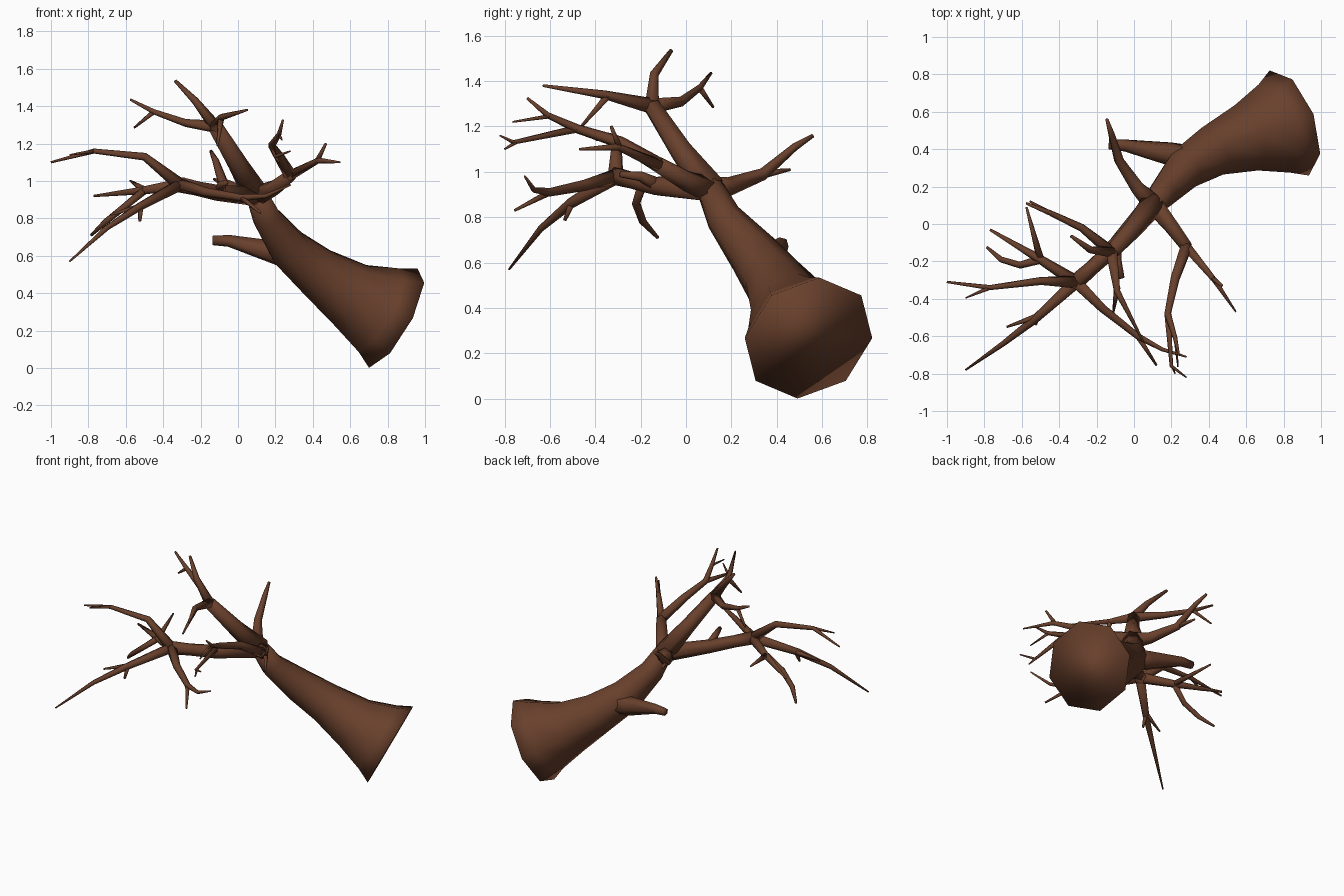
import bpy, bmesh, math
from mathutils import Vector

bark = bpy.data.materials.new("bark")
bark.diffuse_color = (0.14, 0.051, 0.025, 1)


def tube(name, pts, radii, sides=6, ref=(0.35, -0.93, 0.1), start_dir=None):
    """Tapered limb through pts; radii are given per point or as (start, end)."""
    pts = [Vector(p) for p in pts]
    n = len(pts)
    if len(radii) != n:
        a, b = radii
        radii = [a + (b - a) * i / (n - 1) for i in range(n)]
    bm = bmesh.new()
    rings, u = [], Vector(ref)
    for i, p in enumerate(pts):
        t = (pts[min(i + 1, n - 1)] - p).normalized() + (p - pts[max(i - 1, 0)]).normalized()
        if i == 0 and start_dir:
            t = Vector(start_dir)
        t.normalize()
        u = u - t * u.dot(t)
        if u.length < 0.1:
            u = t.orthogonal()
        u.normalize()
        v = t.cross(u)
        ring = []
        for k in range(sides):
            a = 2 * math.pi * k / sides
            ring.append(bm.verts.new(p + (u * math.cos(a) + v * math.sin(a)) * radii[i]))
        rings.append(ring)
    for a, b in zip(rings, rings[1:]):
        for k in range(sides):
            j = (k + 1) % sides
            bm.faces.new((a[k], a[j], b[j], b[k]))
    bm.faces.new(rings[0][::-1])
    bm.faces.new(rings[-1])
    bmesh.ops.recalc_face_normals(bm, faces=bm.faces)
    me = bpy.data.meshes.new(name)
    bm.to_mesh(me)
    bm.free()
    me.materials.append(bark)
    ob = bpy.data.objects.new(name, me)
    bpy.context.collection.objects.link(ob)
    bpy.context.view_layer.objects.active = ob
    ob.select_set(True)
    bpy.ops.object.shade_smooth_by_angle(angle=math.radians(130))
    ob.select_set(False)


# Shared fork points
fork = (0.10, 0.11, 0.92)
up = (-0.12, -0.15, 1.29)
side = (0.28, -0.12, 1.03)
side_end = (0.18, -0.48, 1.19)
left = (-0.31, -0.31, 0.98)
left_back = (-0.50, -0.19, 0.95)
rear = (-0.08, 0.34, 0.99)

# Leaning trunk with a flared octagonal foot
tube("trunk", [(0.83, 0.54, 0.267), (0.75, 0.51, 0.31), (0.60, 0.46, 0.39), (0.42, 0.39, 0.515),
               (0.27, 0.295, 0.64), (0.155, 0.165, 0.80), (0.095, 0.10, 0.94)],
     [0.30, 0.25, 0.185, 0.138, 0.113, 0.08, 0.06], 8, (0.105, -0.28, 0), (-0.83, -0.31, 0.46))
tube("broken_stub", [(0.33, 0.335, 0.585), (0.19, 0.375, 0.62), (-0.05, 0.42, 0.68), (-0.135, 0.425, 0.682)],
     [0.085, 0.064, 0.033, 0.026])

# Upright limb
tube("up_limb", [fork, (0.0, -0.02, 1.09), up], [0.072, 0.053, 0.04])
tube("up_tip", [up, (-0.23, -0.14, 1.43), (-0.335, -0.065, 1.535)], [0.033, 0.02, 0.009])
tube("up_front_branch", [up, (-0.09, -0.36, 1.34), (0.05, -0.63, 1.38)], [0.035, 0.019, 0.006])
tube("up_front_twig", [(-0.09, -0.34, 1.34), (-0.11, -0.47, 1.19)], [0.018, 0.006])
tube("up_left_branch", [up, (-0.28, -0.02, 1.31), (-0.45, 0.06, 1.37), (-0.575, 0.11, 1.435)],
     [0.034, 0.022, 0.015, 0.007])
tube("up_left_twig", [(-0.45, 0.06, 1.37), (-0.555, 0.12, 1.285)], [0.014, 0.006])

# Rear limb
tube("rear_limb", [fork, (0.02, 0.19, 0.935), rear, (-0.12, 0.48, 1.11), (-0.145, 0.56, 1.16)],
     [0.06, 0.042, 0.028, 0.018, 0.009])
tube("rear_twig", [rear, (-0.13, 0.46, 1.01)], [0.02, 0.006])

# Right-hand limb
tube("side_limb", [fork, (0.19, 0.0, 0.96), side], [0.058, 0.045, 0.036])
tube("side_branch", [side, (0.43, -0.30, 1.11), (0.545, -0.47, 1.10)], [0.028, 0.016, 0.005])
tube("side_twig", [(0.42, -0.29, 1.10), (0.47, -0.33, 1.20)], [0.015, 0.007])
tube("side_front_branch", [side, (0.22, -0.29, 1.13), side_end, (0.22, -0.61, 1.25), (0.24, -0.70, 1.325)],
     [0.034, 0.027, 0.02, 0.013, 0.006])
tube("side_front_twig", [(0.22, -0.60, 1.245), (0.235, -0.765, 1.22)], [0.01, 0.004])
tube("side_low_twig", [side_end, (0.20, -0.76, 1.13), (0.28, -0.82, 1.16)], [0.018, 0.01, 0.004])
tube("side_low_fork", [(0.20, -0.75, 1.13), (0.22, -0.80, 1.10)], [0.009, 0.004])

# Left-hand limb
tube("left_limb", [fork, (-0.10, -0.12, 0.935), (-0.22, -0.23, 0.96), left], [0.058, 0.045, 0.04, 0.044])
tube("left_snag", [(-0.10, -0.12, 0.94), (-0.09, -0.20, 0.98), (-0.065, -0.29, 0.99)], [0.035, 0.024, 0.015])
tube("left_high_branch", [left, (-0.50, -0.305, 1.13), (-0.77, -0.34, 1.16), (-1.0, -0.31, 1.10)],
     [0.036, 0.022, 0.014, 0.006])
tube("left_high_twig", [(-0.77, -0.34, 1.16), (-0.90, -0.395, 1.14)], [0.012, 0.004])
tube("left_back_branch", [left, left_back, (-0.77, -0.03, 0.92)], [0.036, 0.024, 0.007])
tube("left_back_twig", [left_back, (-0.575, 0.09, 1.0)], [0.021, 0.006])
tube("left_hanging_twig", [left_back, (-0.61, -0.22, 0.86), (-0.71, -0.19, 0.78), (-0.785, -0.125, 0.71)],
     [0.023, 0.019, 0.017, 0.008])
tube("left_low_branch", [left, (-0.53, -0.51, 0.86), (-0.70, -0.64, 0.75), (-0.90, -0.78, 0.57)],
     [0.035, 0.023, 0.015, 0.005])
tube("left_low_twig", [(-0.51, -0.49, 0.87), (-0.68, -0.55, 0.82)], [0.017, 0.006])
tube("left_low_spur", [(-0.52, -0.50, 0.87), (-0.525, -0.535, 0.785)], [0.017, 0.008])
tube("left_front_branch", [left, (-0.17, -0.45, 0.94), (0.02, -0.60, 0.91), (0.15, -0.67, 0.92),
                           (0.28, -0.71, 0.98)], [0.035, 0.025, 0.019, 0.012, 0.005])
tube("left_front_twig", [(0.02, -0.60, 0.91), (0.12, -0.755, 0.83)], [0.015, 0.006])
